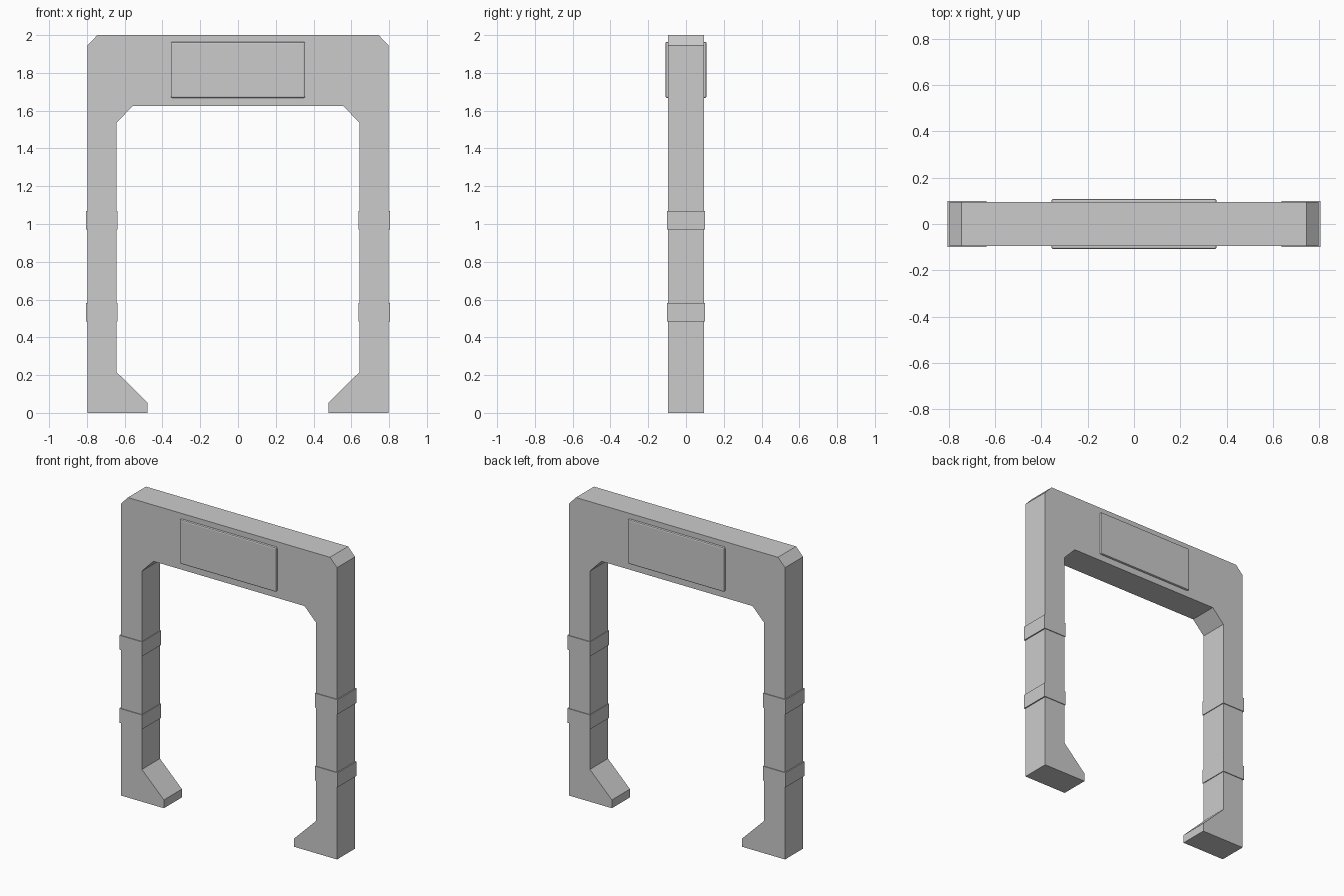
import bpy, bmesh

if "Cube" in bpy.data.objects:
    bpy.data.objects.remove(bpy.data.objects["Cube"])

HALF_DEPTH = 0.095


def finish(name, bm):
    bmesh.ops.recalc_face_normals(bm, faces=bm.faces)
    me = bpy.data.meshes.new(name)
    bm.to_mesh(me)
    bm.free()
    ob = bpy.data.objects.new(name, me)
    bpy.context.collection.objects.link(ob)
    return ob


def box(name, x0, x1, y0, y1, z0, z1, bevel=0.0):
    bm = bmesh.new()
    bmesh.ops.create_cube(bm, size=1)
    for v in bm.verts:
        v.co.x = x1 if v.co.x > 0 else x0
        v.co.y = y1 if v.co.y > 0 else y0
        v.co.z = z1 if v.co.z > 0 else z0
    ob = finish(name, bm)
    if bevel:
        m = ob.modifiers.new("bevel", 'BEVEL')
        m.width = bevel
        m.segments = 2
    return ob


# Gate frame: half outline mirrored in x, extruded along y
half = [(0.48, 0), (0.797, 0), (0.797, 1.945), (0.745, 2.0)]
inner = [(0.557, 1.625), (0.642, 1.537), (0.642, 0.215), (0.48, 0.055)]
right_top = half
left_top = [(-x, z) for x, z in reversed(half)]
left_in = [(-x, z) for x, z in reversed(inner)]
outline = right_top + left_top + left_in + inner

bm = bmesh.new()
face = bm.faces.new([bm.verts.new((x, -HALF_DEPTH, z)) for x, z in outline])
ext = bmesh.ops.extrude_face_region(bm, geom=[face])
for g in ext["geom"]:
    if isinstance(g, bmesh.types.BMVert):
        g.co.y = HALF_DEPTH
finish("gate_frame", bm)

# Bands wrapped around both legs
for side, s in (("left", -1), ("right", 1)):
    for level, z in (("lower", 0.533), ("upper", 1.02)):
        xs = sorted((s * 0.637, s * 0.805))
        box(f"{side}_{level}_leg_band", xs[0], xs[1], -0.1, 0.1, z - 0.048, z + 0.048)

# Raised sign panel, showing on the front and the back
box("sign_panel", -0.356, 0.356, -0.109, 0.109, 1.668, 1.964, bevel=0.008)
